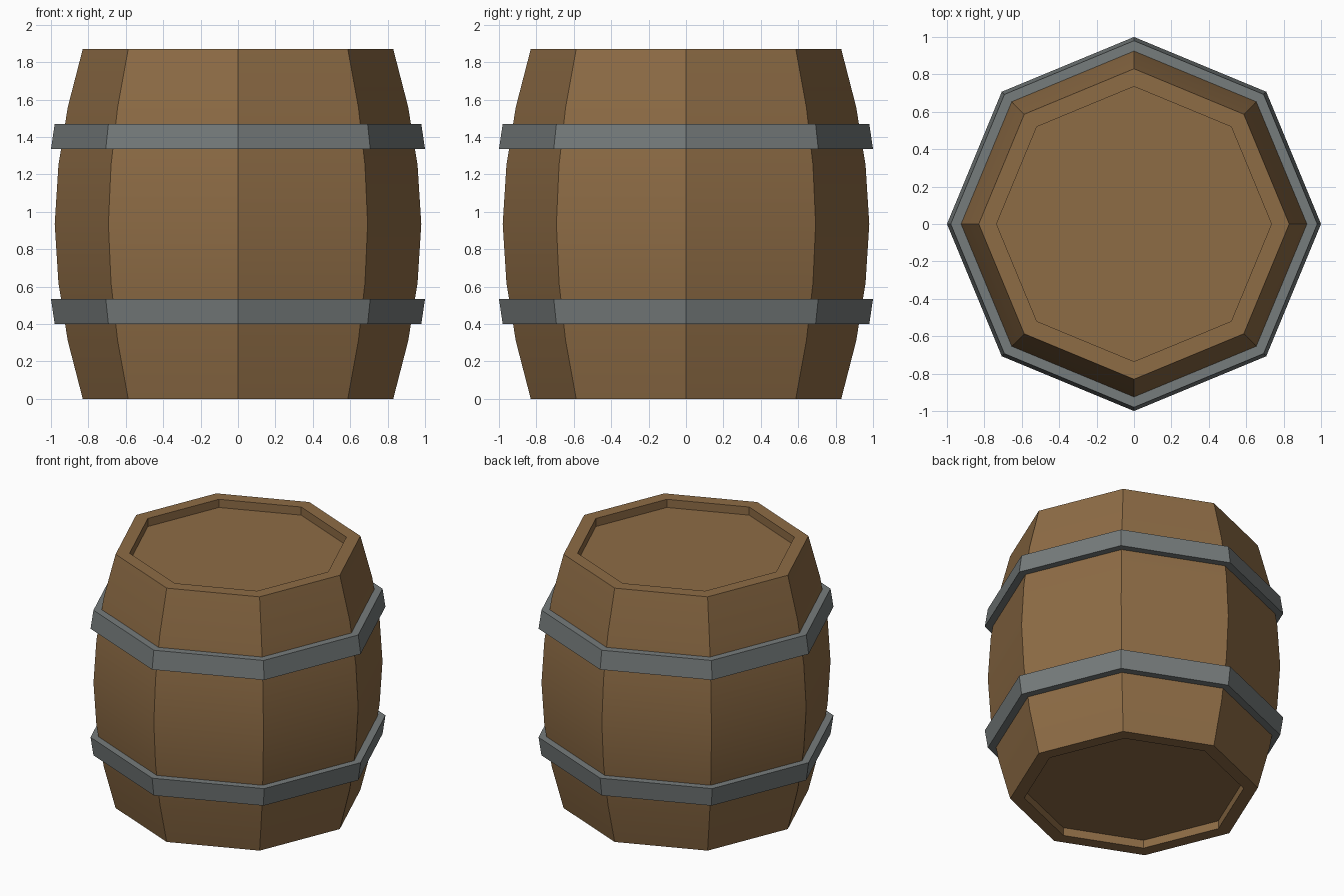
import bpy
import bmesh
import math

SIDES = 8
HEIGHT = 1.87

old = bpy.data.objects.get("Cube")
if old:
    bpy.data.objects.remove(old, do_unlink=True)


def make_material(name, rgb):
    mat = bpy.data.materials.new(name)
    mat.use_nodes = True
    color = (*rgb, 1.0)
    mat.diffuse_color = color
    mat.node_tree.nodes["Principled BSDF"].inputs["Base Color"].default_value = color
    return mat


def lathe(name, profile, mat, closed=False):
    """Turn a (radius, z) profile into an eight-sided solid."""
    bm = bmesh.new()
    rings = []
    for r, z in profile:
        ring = []
        for i in range(SIDES):
            a = math.tau * i / SIDES
            ring.append(bm.verts.new((r * math.cos(a), r * math.sin(a), z)))
        rings.append(ring)
    pairs = list(zip(rings, rings[1:]))
    if closed:
        pairs.append((rings[-1], rings[0]))
    else:
        bm.faces.new(rings[0])
        bm.faces.new(rings[-1])
    for low, high in pairs:
        for i in range(SIDES):
            j = (i + 1) % SIDES
            bm.faces.new((low[i], low[j], high[j], high[i]))
    bmesh.ops.recalc_face_normals(bm, faces=bm.faces)
    mesh = bpy.data.meshes.new(name)
    bm.to_mesh(mesh)
    bm.free()
    mesh.materials.append(mat)
    obj = bpy.data.objects.new(name, mesh)
    bpy.context.collection.objects.link(obj)
    bpy.ops.object.select_all(action="DESELECT")
    obj.select_set(True)
    bpy.context.view_layer.objects.active = obj
    bpy.ops.object.shade_smooth_by_angle(angle=math.radians(30))
    return obj


wood = make_material("brown wood", (0.27, 0.15, 0.06))
iron = make_material("grey iron", (0.18, 0.20, 0.20))

# Barrel body: recessed lid, rim and bulging staves, mirrored about mid height
lower = [(0.735, 0.06), (0.735, 0), (0.83, 0), (0.91, 0.31), (0.96, 0.62)]
upper = [(r, HEIGHT - z) for r, z in reversed(lower)]
lathe("barrel_body", lower + [(0.98, HEIGHT / 2)] + upper, wood)

# Hoops: tilted bands, wider toward the middle of the barrel
hoop = [(0.87, 0.40), (0.98, 0.40), (1.0, 0.535), (0.87, 0.535)]
lathe("lower_hoop", hoop, iron, closed=True)
lathe("upper_hoop", [(r, HEIGHT - z) for r, z in hoop], iron, closed=True)
